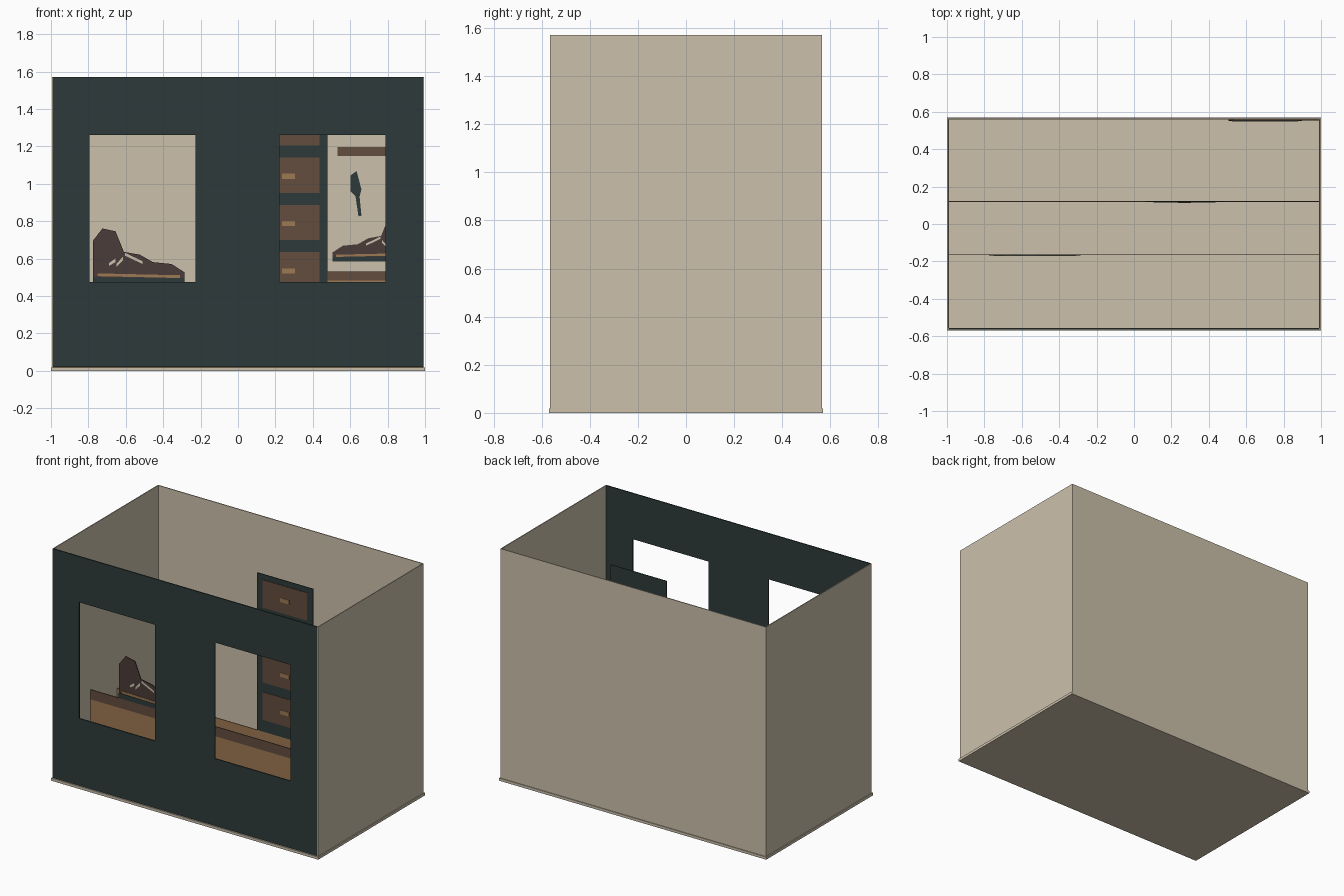
import bpy
import bmesh

cube = bpy.data.objects.get("Cube")
if cube:
    bpy.data.objects.remove(cube, do_unlink=True)


def material(name, hex_code):
    def linear(c):
        return c / 12.92 if c < 0.04 else ((c + 0.055) / 1.055) ** 2.4
    rgb = [linear(v / 255) for v in bytes.fromhex(hex_code)]
    m = bpy.data.materials.new(name)
    m.use_nodes = True
    m.diffuse_color = (*rgb, 1)
    bsdf = next(n for n in m.node_tree.nodes if n.type == "BSDF_PRINCIPLED")
    bsdf.inputs["Base Color"].default_value = (*rgb, 1)
    return m


BEIGE = material("beige card", "cbc0ab")
GREEN = material("dark green", "2d3a3a")
BROWN = material("wood brown", "634d3f")
TAN = material("light tan", "9d7853")
SHOE = material("dark shoe brown", "4a3c39")


def finish(name, bm, mat):
    bmesh.ops.recalc_face_normals(bm, faces=bm.faces)
    mesh = bpy.data.meshes.new(name)
    bm.to_mesh(mesh)
    bm.free()
    mesh.materials.append(mat)
    obj = bpy.data.objects.new(name, mesh)
    bpy.context.collection.objects.link(obj)
    return obj


def extrude_back(bm, depth):
    out = bmesh.ops.extrude_face_region(bm, geom=bm.faces[:])
    verts = [g for g in out["geom"] if isinstance(g, bmesh.types.BMVert)]
    bmesh.ops.translate(bm, verts=verts, vec=(0, depth, 0))


def plate(name, points, y, mat, depth=0.005):
    """Upright card cut-out: x/z outline whose front face is at y."""
    bm = bmesh.new()
    bm.faces.new([bm.verts.new((x, y, z)) for x, z in points])
    # keep the front face by extruding a closed slab
    extrude_back(bm, depth)
    if not any(abs(f.calc_center_median().y - y) < 1e-5 for f in bm.faces):
        front = [v for v in bm.verts if abs(v.co.y - y) < 1e-5]
        bmesh.ops.contextual_create(bm, geom=front)
    return finish(name, bm, mat)


def panel(name, x0, x1, z0, z1, y, mat, depth=0.005):
    return plate(name, [(x0, z0), (x1, z0), (x1, z1), (x0, z1)], y, mat, depth)


# Outer box
H = 1.57
panel("floor", -1, 1, 0, 0.018, -0.57, BEIGE, 1.14)
panel("back_wall", -0.99, 0.99, 0.018, H, 0.559, BEIGE, 0.006)
for side, x in (("right", -0.994), ("left", 0.988)):
    panel(side + "_wall", x, x + 0.006, 0.018, H, -0.565, BEIGE, 1.13)

# Front panel with two window openings
xs = [-0.988, -0.794, -0.227, 0.222, 0.789, 0.988]
zs = [0.02, 0.474, 1.26, H]
bm = bmesh.new()
grid = [[bm.verts.new((x, -0.565, z)) for z in zs] for x in xs]
for i in range(5):
    for j in range(3):
        if not (j == 1 and i in (1, 3)):
            bm.faces.new((grid[i][j], grid[i + 1][j],
                          grid[i + 1][j + 1], grid[i][j + 1]))
front = finish("front_panel", bm, GREEN)
thick = front.modifiers.new("thickness", "SOLIDIFY")
thick.thickness = 0.008
thick.offset = -1

# Front counter layer
FRONT_Y, MID_Y, BACK_Y = -0.167, 0.117, 0.553
panel("front_counter", -0.988, 0.988, 0.018, 0.4, FRONT_Y, TAN)
panel("front_counter_top", -0.988, 0.988, 0.4, 0.466, FRONT_Y, BROWN)

# Middle layer: low base, bench at the right of the cabinet
panel("middle_base", -0.988, 0.988, 0.018, 0.365, MID_Y, TAN)
panel("bench_front", 0.478, 0.988, 0.365, 0.482, MID_Y, TAN)
panel("bench_top", 0.478, 0.988, 0.482, 0.532, MID_Y, BROWN)

# Drawer cabinet
panel("cabinet", 0.062, 0.478, 0.365, 1.43, MID_Y, GREEN)
for i in range(4):
    z = 0.446 + 0.253 * i
    panel("drawer", 0.104, 0.436, z, z + 0.188, MID_Y - 0.003, BROWN, 0.003)
    panel("drawer_handle", 0.235, 0.305, z + 0.074, z + 0.102,
          MID_Y - 0.005, TAN, 0.002)


# Shoe cut-outs, measured from the toe, in hundredths
def shoe(name, toe_x, base_z, y, s):
    def part(label, pts, dy, mat, depth):
        plate(name + "_" + label,
              [(toe_x + s * x / 100, base_z + abs(s) * z / 100) for x, z in pts],
              y - dy, mat, depth)
    part("upper", [(0, 3), (0, 6), (-7, 10.5), (-17, 11.5), (-24, 15.5),
                   (-32.5, 17), (-37, 28), (-44, 29.5), (-49, 23), (-49, 3)],
         0, SHOE, 0.005)
    part("sole", [(0, 0), (0, 3), (-49, 3.5), (-49, 0)], 0.002, GREEN, 0.006)
    part("welt", [(-2.5, 3), (-2.5, 4.5), (-46.5, 5.5), (-46.5, 4)],
         0.004, TAN, 0.003)
    for pts in ([(-22.5, 10.5), (-22.5, 12), (-32, 16.5), (-32, 15)],
                [(-33, 12.5), (-33, 14.5), (-36.5, 10.5), (-36.5, 9)],
                [(-37, 11.5), (-37, 13.5), (-40.5, 11), (-40.5, 9.5)]):
        part("lace", pts, 0.003, BEIGE, 0.002)


shoe("front_shoe", -0.285, 0.466, FRONT_Y, 1)
shoe("back_shoe", 0.505, 0.585, BACK_Y, -0.8)

# Wall shelf and hanging tool
panel("wall_shelf", 0.532, 0.988, 1.148, 1.196, BACK_Y, BROWN)
plate("hanging_tool", [(0.602, 1.045), (0.634, 1.068), (0.66, 0.97),
                       (0.65, 0.93), (0.66, 0.83), (0.644, 0.826),
                       (0.628, 0.934), (0.602, 0.96)], BACK_Y, GREEN)
